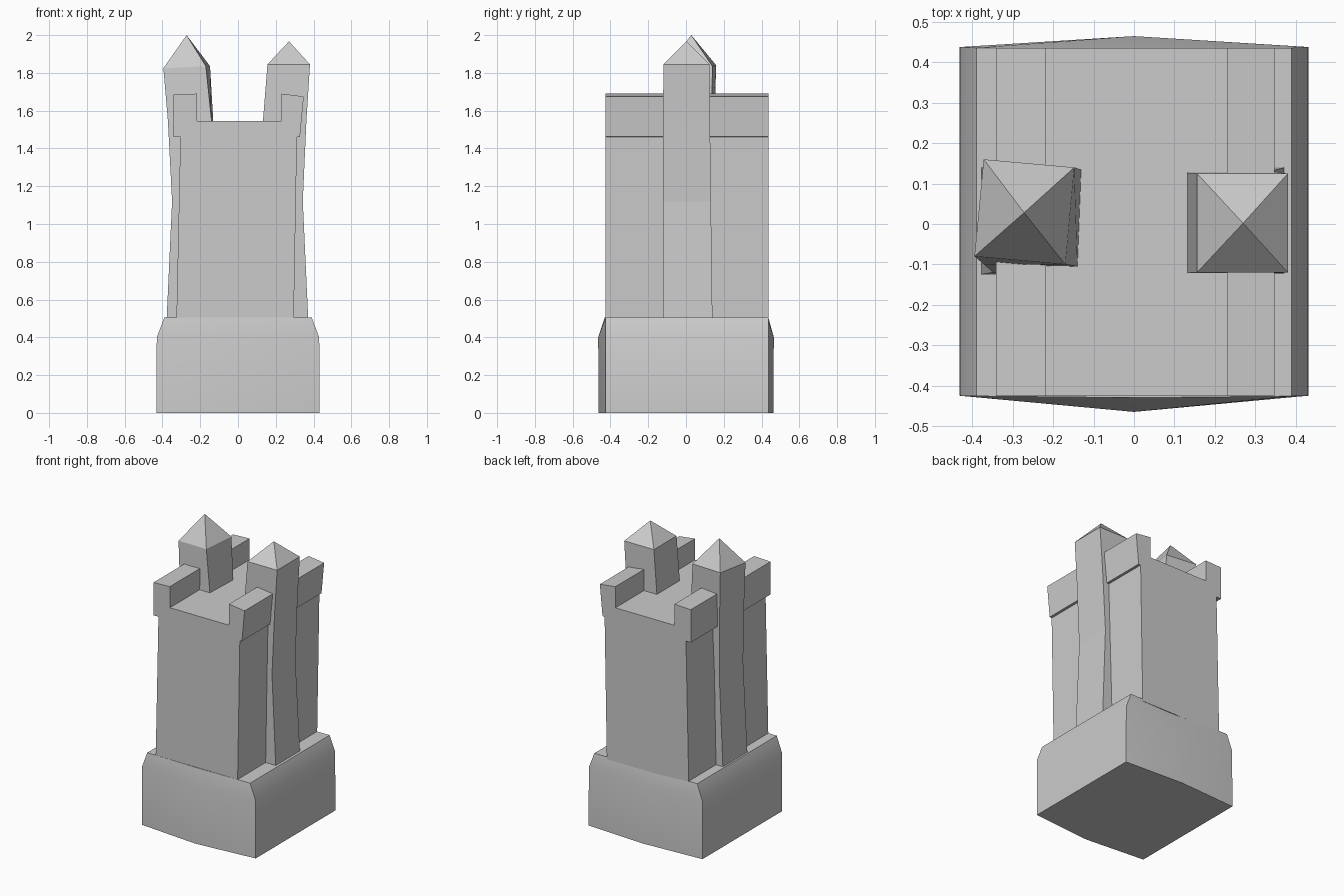
import bpy, bmesh, math

if "Cube" in bpy.data.objects:
    bpy.data.objects.remove(bpy.data.objects["Cube"])


def loft(name, rings, tip=None, smooth=None):
    """Closed solid through rings of points, optionally ending in a point."""
    bm = bmesh.new()
    loops = [[bm.verts.new(p) for p in ring] for ring in rings]
    n = len(loops[0])
    for a, b in zip(loops, loops[1:]):
        for i in range(n):
            j = (i + 1) % n
            bm.faces.new((a[i], a[j], b[j], b[i]))
    bm.faces.new(loops[0][::-1])
    if tip:
        t = bm.verts.new(tip)
        for i in range(n):
            bm.faces.new((loops[-1][i], loops[-1][(i + 1) % n], t))
    else:
        bm.faces.new(loops[-1])
    bmesh.ops.recalc_face_normals(bm, faces=bm.faces)
    me = bpy.data.meshes.new(name)
    bm.to_mesh(me)
    bm.free()
    ob = bpy.data.objects.new(name, me)
    bpy.context.collection.objects.link(ob)
    if smooth:
        bpy.ops.object.select_all(action='DESELECT')
        ob.select_set(True)
        bpy.context.view_layer.objects.active = ob
        bpy.ops.object.shade_smooth_by_angle(angle=math.radians(smooth))
    return ob


def rect(z, x0, x1, y0, y1):
    return [(x0, y0, z), (x1, y0, z), (x1, y1, z), (x0, y1, z)]


# Plinth: bulging front and back, chamfered rim
def plinth_ring(z, x, y0, y1, bulge):
    return [(-x, y0, z), (0, -bulge, z), (x, y0, z),
            (x, y1, z), (0, bulge, z), (-x, y1, z)]


loft("plinth", [plinth_ring(0, .432, -.425, .438, .462),
                plinth_ring(.4, .43, -.425, .438, .465),
                plinth_ring(.505, .39, -.426, .436, .43)], smooth=40)

# Keep body with overhanging side parapets, one profile run front to back
profile = [(-.326, .49), (.295, .49), (.312, 1.46), (.328, 1.462), (.348, 1.675),
           (.23, 1.69), (.23, 1.545), (-.218, 1.545), (-.218, 1.69),
           (-.342, 1.685), (-.342, 1.46), (-.305, 1.46)]
loft("keep_body", [[(x, y, z) for x, z in profile] for y in (-.426, .436)])

# Right turret with waisted shaft and pyramid cap
loft("right_turret", [rect(.49, .13, .372, -.122, .14),
                      rect(1.12, .13, .343, -.122, .132),
                      rect(1.545, .132, .362, -.121, .127),
                      rect(1.845, .156, .381, -.12, .125)],
     tip=(.27, .002, 1.967))

# Left turret, its top twisted and leaning slightly
loft("left_turret", [rect(.49, -.378, -.13, -.125, .14),
                     rect(1.12, -.349, -.13, -.12, .138),
                     [(-.371, -.10, 1.545), (-.14, -.105, 1.545),
                      (-.131, .135, 1.545), (-.36, .15, 1.545)],
                     [(-.395, -.08, 1.825), (-.17, -.10, 1.835),
                      (-.148, .14, 1.835), (-.372, .16, 1.84)]],
     tip=(-.272, .028, 2.0))
